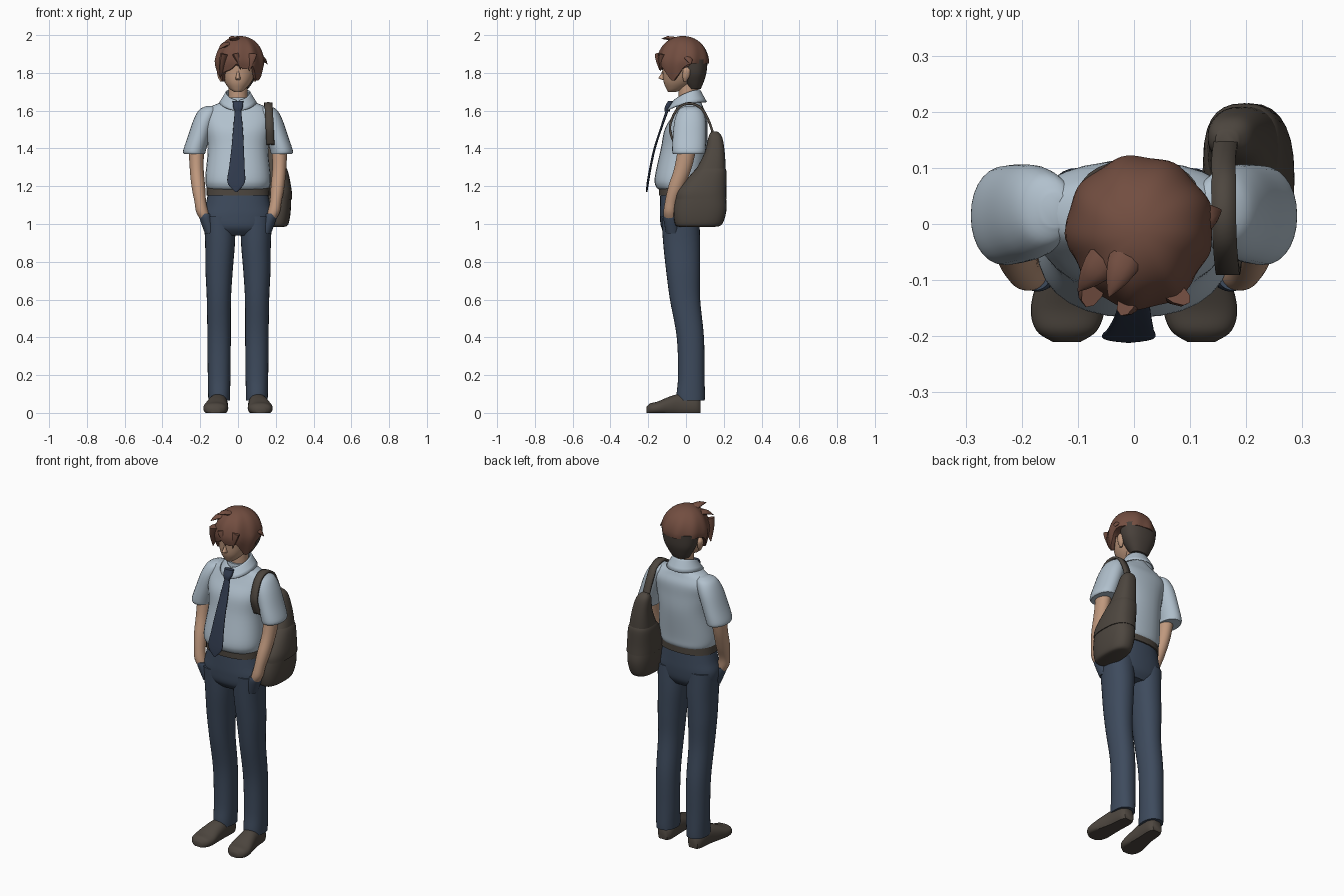
import bpy
import bmesh
import math
from mathutils import Vector

if "Cube" in bpy.data.objects:
    bpy.data.objects.remove(bpy.data.objects["Cube"], do_unlink=True)


def material(name, red, green, blue):
    mat = bpy.data.materials.new(name)
    mat.use_nodes = True
    colour = (red, green, blue, 1)
    mat.diffuse_color = colour
    shader = mat.node_tree.nodes["Principled BSDF"]
    shader.inputs["Base Color"].default_value = colour
    shader.inputs["Roughness"].default_value = 0.8
    return mat


shirt_blue = material("pale blue shirt", .44, .53, .61)
navy = material("navy trousers", .048, .07, .11)
tie_navy = material("dark navy tie", .03, .043, .075)
skin = material("skin", .53, .32, .21)
hair_brown = material("brown hair", .17, .076, .052)
dark_hair = material("dark under hair", .065, .052, .043)
leather = material("dark brown leather", .075, .062, .05)


def grid(name, rows, mat, closed=True, caps=True, thickness=0):
    """Skin a list of point rows into one smooth surface."""
    bm = bmesh.new()
    verts = [[bm.verts.new(p) for p in row] for row in rows]
    count = len(verts[0])
    for low, high in zip(verts, verts[1:]):
        for i in range(count if closed else count - 1):
            j = (i + 1) % count
            bm.faces.new((low[i], low[j], high[j], high[i]))
    if closed and caps:
        bm.faces.new(verts[0])
        bm.faces.new(verts[-1])
    bmesh.ops.recalc_face_normals(bm, faces=bm.faces)
    mesh = bpy.data.meshes.new(name)
    bm.to_mesh(mesh)
    bm.free()
    mesh.materials.append(mat)
    obj = bpy.data.objects.new(name, mesh)
    bpy.context.collection.objects.link(obj)
    if thickness:
        solid = obj.modifiers.new("thickness", "SOLIDIFY")
        solid.thickness = thickness
        solid.offset = 0
    bpy.ops.object.select_all(action="DESELECT")
    obj.select_set(True)
    bpy.context.view_layer.objects.active = obj
    bpy.ops.object.shade_smooth_by_angle(angle=math.radians(50))
    return obj


def spline(keys, steps=5):
    """Smooth interpolation through key tuples of any length."""
    keys = [Vector(k) for k in keys]
    result = []
    for i in range(len(keys) - 1):
        before, a, b = keys[max(i - 1, 0)], keys[i], keys[i + 1]
        after = keys[min(i + 2, len(keys) - 1)]
        for s in range(steps):
            t = s / steps
            start, end = (b - before) / 2, (after - a) / 2
            result.append(a * (2*t**3 - 3*t**2 + 1) + start * (t**3 - 2*t**2 + t)
                          + b * (3*t**2 - 2*t**3) + end * (t**3 - t**2))
    return result + [keys[-1]]


def oval(power, count=28):
    """Unit superellipse."""
    points = []
    for i in range(count):
        a = math.tau * i / count
        c, s = math.cos(a), math.sin(a)
        points.append((math.copysign(abs(c) ** (2 / power), c),
                       math.copysign(abs(s) ** (2 / power), s)))
    return points


def loft(name, mat, keys, power=2, side=1):
    """Keys are height, centre x, centre y, half width, half depth."""
    rows = [[(side * (x + w * u), y + d * v, z) for u, v in oval(power)]
            for z, x, y, w, d in spline(keys)]
    return grid(name, rows, mat)


# Shirt body, trousers seat and belt
loft("shirt_body", shirt_blue, [
    (1.18, 0, -.03, .155, .11), (1.2, 0, -.035, .168, .125), (1.25, 0, -.035, .173, .13),
    (1.4, 0, -.01, .16, .123), (1.5, 0, 0, .175, .113), (1.57, 0, .018, .185, .092),
    (1.615, 0, .02, .155, .072), (1.645, 0, .015, .09, .065), (1.67, 0, .01, .062, .058)], 2.3)
loft("trouser_seat", navy, [
    (1.18, 0, -.03, .155, .105), (1.1, 0, -.03, .172, .108), (1.04, 0, -.03, .188, .108),
    (.98, 0, -.03, .178, .1), (.94, 0, -.025, .15, .07)], 2.3)
loft("belt", leather, [(1.15, 0, -.03, .168, .114), (1.2, 0, -.03, .165, .114)], 2.3)

for side, label in ((1, "left"), (-1, "right")):
    # Trouser leg
    loft(label + "_leg", navy, [
        (1.04, .097, -.03, .085, .1), (.9, .095, -.023, .079, .098),
        (.75, .1, -.015, .072, .09), (.6, .101, -.005, .064, .08),
        (.4, .1, .023, .062, .072), (.2, .1, .028, .06, .07),
        (.1, .1, .025, .058, .075), (.065, .1, .025, .057, .074)], 2.2, side)
    # Shoe, lofted from heel to toe with a flat sole
    rows = [[(side * (x + w * u), y, max(0, h * (.4 + .6 * v))) for u, v in oval(2.3)]
            for y, x, w, h in spline([
                (.078, .1, .03, .07), (.05, .1, .046, .09), (-.03, .105, .05, .1),
                (-.09, .112, .058, .085), (-.15, .118, .066, .06),
                (-.19, .12, .054, .05), (-.21, .12, .025, .03)])]
    grid(label + "_shoe", rows, leather)
    # Short sleeve with a flared hem
    loft(label + "_sleeve", shirt_blue, [
        (1.625, .14, .025, .025, .03), (1.605, .155, .025, .05, .062),
        (1.55, .178, .022, .058, .082), (1.46, .208, .018, .059, .088),
        (1.39, .23, .015, .06, .088), (1.37, .23, .015, .056, .083)], 2.1, side)
    # Forearm going into the pocket
    loft(label + "_arm", skin, [
        (1.42, .22, .01, .042, .05), (1.3, .219, -.015, .037, .046),
        (1.2, .21, -.05, .036, .043), (1.12, .2, -.077, .031, .034),
        (1.06, .188, -.085, .032, .034), (1.01, .165, -.08, .025, .03)], 2, side)
    # Pocket rim around the wrist
    loft(label + "_pocket", navy, [
        (1.055, .175, -.08, .03, .038), (1.03, .17, -.08, .034, .04),
        (.95, .145, -.07, .03, .035)], 2, side)
    # Ear
    loft(label + "_ear", skin, [
        (1.755, .088, -.005, .006, .008), (1.78, .094, 0, .013, .018),
        (1.815, .098, .004, .014, .02), (1.835, .094, 0, .006, .01)], 2, side)

# Neck, head and nose
loft("neck", skin, [(1.58, 0, .015, .06, .05), (1.66, 0, .012, .05, .05),
                    (1.76, 0, .015, .052, .055)])
loft("head", skin, [
    (1.7, -.002, -.073, .02, .022), (1.715, -.002, -.057, .042, .047),
    (1.75, 0, -.038, .07, .08), (1.8, .003, -.024, .09, .1),
    (1.86, .005, -.015, .1, .11), (1.94, .005, -.01, .08, .085)], 2.1)
loft("nose", skin, [(1.762, 0, -.11, .012, .012), (1.772, 0, -.12, .013, .025),
                    (1.79, 0, -.118, .009, .017), (1.825, 0, -.108, .006, .01)])

# Hair cap: longer locks at the temples, jagged fringe, gentle strand ridges
SLICES, STACKS = 80, 16
hair_rows = []
for k in range(STACKS + 2):
    t = min(k / STACKS, 1)
    row = []
    for i in range(SLICES):
        a = math.tau * i / SLICES - math.pi
        temple = math.exp(-((abs(a) - 1.12) / .42) ** 2)
        front = max(0, math.cos(a))
        tips = abs(math.sin(4.5 * a + .6))
        bottom = 1.85 - .082 * temple - front * (.03 * tips)
        drop = .02 + t * (math.pi / 2 - .02)
        z = 1.87 + .125 * math.cos(drop)
        z -= t ** 3 * (1.87 - bottom)
        radius = math.sin(drop) * (1 - 1.9 * max(0, 1.86 - z))
        radius *= 1 + .022 * t * math.sin(9 * a + 3 * t)
        if k > STACKS:
            radius *= .84
        row.append((.01 + .134 * radius * math.sin(a),
                    -.016 - .138 * radius * math.cos(a), z))
    hair_rows.append(row)
grid("hair_cap", hair_rows, hair_brown)
loft("under_hair", dark_hair, [
    (1.715, .003, .045, .05, .033), (1.75, .005, .043, .073, .05),
    (1.8, .007, .042, .098, .066), (1.87, .008, .04, .11, .075)], 2.3)


def tuft(name, base, tip, width):
    """Tapered lock of hair bending from base to tip."""
    base, tip = Vector(base), Vector(tip)
    turn = (tip - base).to_track_quat("Z", "Y")
    rows = []
    for t in (0, .3, .6, .85, 1):
        r = width * (1.03 - t ** 2)
        centre = base.lerp(tip, t) + Vector((0, 0, .3 * width * math.sin(math.pi * t)))
        rows.append([centre + turn @ Vector((r * u, .5 * r * v, 0)) for u, v in oval(2, 10)])
    grid(name, rows, hair_brown)


tuft("crown_tuft", (-.01, -.05, 1.97), (-.045, -.13, 1.98), .03)
tuft("crown_tuft_small", (-.05, -.06, 1.95), (-.1, -.12, 1.925), .03)
tuft("side_tuft", (.12, .01, 1.88), (.156, .025, 1.845), .025)
tuft("left_fringe_lock", (.07, -.12, 1.9), (.06, -.135, 1.81), .035)
tuft("middle_fringe_lock", (-.01, -.13, 1.9), (.015, -.14, 1.815), .035)
tuft("right_fringe_lock", (-.07, -.11, 1.9), (-.095, -.1, 1.77), .04)

# Folded collar, open at the throat
collar_rows = []
for t in (0, .15, .4, .7, 1):
    row = []
    for i in range(41):
        a = .12 + (math.tau - .24) * i / 40
        front = (1 + math.cos(a)) / 2
        top, bottom = 1.71 - .055 * front ** 2, 1.645 - .045 * front ** 3
        flare = .062 + .036 * t
        row.append((flare * math.sin(a), .01 - (flare + .012 * front) * math.cos(a),
                    top + (bottom - top) * t))
    collar_rows.append(row)
grid("collar", collar_rows, shirt_blue, closed=False, thickness=.006)

# Tie with knot, hanging clear of the shirt
loft("tie", tie_navy, [
    (1.6, 0, -.1, .017, .008), (1.5, 0, -.134, .026, .006), (1.4, -.002, -.166, .033, .006),
    (1.3, -.006, -.188, .041, .006), (1.22, -.01, -.202, .046, .006),
    (1.17, -.01, -.208, .006, .004)], 3)
loft("tie_knot", tie_navy, [(1.595, 0, -.1, .016, .014), (1.62, 0, -.096, .026, .016),
                            (1.65, 0, -.082, .028, .014)], 3)

# Shoulder bag, its flap and strap
loft("bag", leather, [
    (.985, .205, .06, .04, .095), (1, .205, .067, .062, .125), (1.08, .205, .075, .075, .14),
    (1.18, .203, .085, .075, .123), (1.28, .195, .128, .065, .082),
    (1.38, .185, .152, .052, .053), (1.46, .172, .155, .04, .036),
    (1.49, .165, .15, .02, .016)], 2.5)
loft("bag_flap", leather, [
    (1.3, .194, .134, .06, .073), (1.27, .196, .124, .071, .091),
    (1.18, .203, .085, .081, .129), (1.13, .205, .08, .081, .135)], 2.5)
strap_path = spline([(.172, -.06, 1.42), (.168, -.085, 1.5), (.165, -.068, 1.57),
                     (.162, -.03, 1.622), (.16, .025, 1.637), (.16, .08, 1.612),
                     (.16, .118, 1.55), (.165, .15, 1.46)])
grid("bag_strap", [[(x - .021, y, z), (x, y, z + .002), (x + .021, y, z)]
                   for x, y, z in strap_path], leather, closed=False, thickness=.012)
